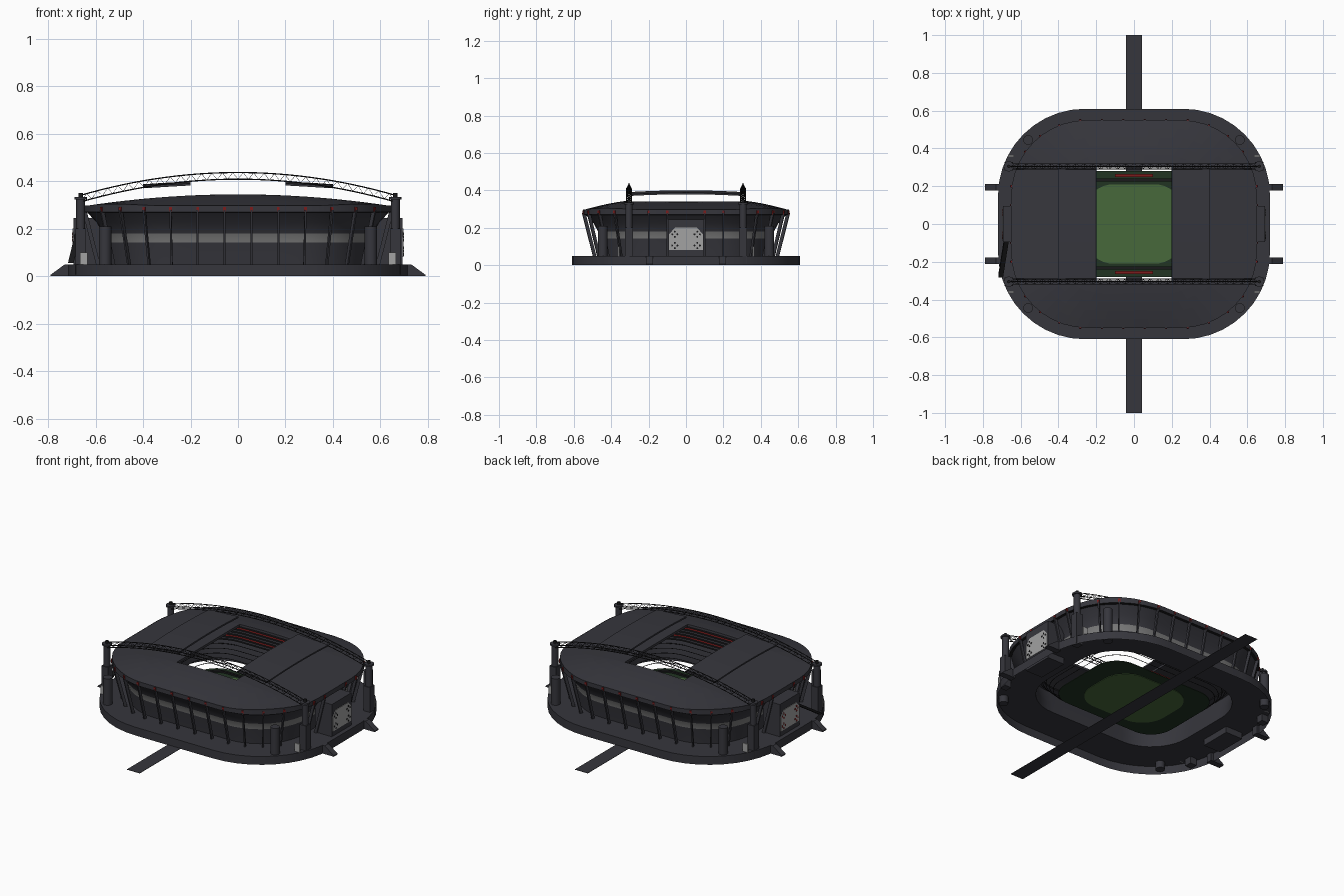
import bpy, bmesh, math
from mathutils import Vector

cube = bpy.data.objects.get("Cube")
if cube:
    bpy.data.objects.remove(cube)


def material(name, r, g, b):
    m = bpy.data.materials.new(name)
    m.use_nodes = True
    m.diffuse_color = (r, g, b, 1)
    m.node_tree.nodes["Principled BSDF"].inputs["Base Color"].default_value = (r, g, b, 1)
    return m


GREY = material("dark grey", .037, .037, .046)
BLACK = material("black", .01, .01, .011)
GLASS = material("glass grey", .19, .19, .19)
PALE = material("pale grey", .36, .36, .36)
RED = material("red", .2, .012, .012)
GREEN = material("grass green", .064, .14, .044)
DEEP = material("dark green", .015, .034, .016)


def finish(bm, name, mats, smooth=False):
    me = bpy.data.meshes.new(name)
    bmesh.ops.recalc_face_normals(bm, faces=bm.faces)
    bm.to_mesh(me)
    bm.free()
    for m in mats:
        me.materials.append(m)
    if smooth:
        me.shade_smooth()
        me.set_sharp_from_angle(angle=math.radians(25))
    ob = bpy.data.objects.new(name, me)
    bpy.context.collection.objects.link(ob)
    return ob


def rounded(hx, hy, r, z, arc=10, straight=6):
    """Rounded rectangle with evenly divided sides."""
    pts = []
    for k, (sx, sy) in enumerate([(1, 1), (-1, 1), (-1, -1), (1, -1)]):
        for i in range(arc + 1):
            a = math.pi / 2 * (k + i / arc)
            pts.append(Vector((sx * (hx - r) + r * math.cos(a), sy * (hy - r) + r * math.sin(a), z)))
    out = []
    for i, p in enumerate(pts):
        q = pts[(i + 1) % len(pts)]
        n = straight if i % (arc + 1) == arc else 1
        out += [p.lerp(q, j / n) for j in range(n)]
    return out


def outline(d, z):
    """Roof rim outline moved inward by d."""
    return rounded(.65 - d, .55 - d, max(.4 - d, .06), z)


def loft(name, rings, mats, idx=None, cap=False, smooth=True):
    bm = bmesh.new()
    vs = [[bm.verts.new(p) for p in ring] for ring in rings]
    n = len(vs[0])
    for k, (a, b) in enumerate(zip(vs, vs[1:])):
        for i in range(n):
            f = bm.faces.new((a[i], a[(i + 1) % n], b[(i + 1) % n], b[i]))
            f.material_index = idx[k] if idx else 0
    if cap:
        bm.faces.new(vs[0])
        bm.faces.new(vs[-1])
    return finish(bm, name, mats, smooth)


def box(name, lo, hi, mat):
    bm = bmesh.new()
    bmesh.ops.create_cube(bm, size=1)
    for v in bm.verts:
        v.co = [(l + h) / 2 + c * (h - l) for l, h, c in zip(lo, hi, v.co)]
    return finish(bm, name, [mat])


def cylinder(name, pos, r, z0, z1, mat, sides=16):
    ring = [Vector((pos[0] + r * math.cos(2 * math.pi * i / sides),
                    pos[1] + r * math.sin(2 * math.pi * i / sides), 0)) for i in range(sides)]
    return loft(name, [[p + Vector((0, 0, z)) for p in ring] for z in (z0, z1)], [mat], cap=True)


def beam(name, p, q, side, w, depth, mat):
    """Slanted plate from p to q; side is its horizontal width direction."""
    out = Vector((side.y, -side.x, 0))
    rings = [[c + side * w * a + out * depth * b for a, b in ((1, 1), (-1, 1), (-1, -1), (1, -1))] for c in (p, q)]
    return loft(name, rings, [mat], cap=True, smooth=False)


def rods(name, paths, radius, mat):
    cu = bpy.data.curves.new(name, 'CURVE')
    cu.dimensions = '3D'
    cu.bevel_depth = radius
    cu.bevel_resolution = 0
    for path in paths:
        sp = cu.splines.new('POLY')
        sp.points.add(len(path) - 1)
        for pt, co in zip(sp.points, path):
            pt.co = (*co, 1)
    cu.materials.append(mat)
    ob = bpy.data.objects.new(name, cu)
    bpy.context.collection.objects.link(ob)


# Podium shell (open underneath), bridge and end ramps
loft("podium", [rounded(.72, .61, .46, 0), rounded(.72, .61, .46, .05), outline(.15, .05)], [GREY])
box("bridge", (-.043, -1, 0), (.043, 1, .002), GREY)
for sx in (-1, 1):
    for sy in (-1, 1):
        prof = [(.70, 0), (.79, 0), (.79, .006), (.73, .05), (.70, .05)]
        loft("end_ramp", [[Vector((sx * x, sy * .195 + t, z)) for x, z in prof] for t in (-.018, .018)],
             [GREY], cap=True, smooth=False)

# Pitch, standing free inside the bowl
loft("pitch_surround", [rounded(.38, .28, .14, z) for z in (.056, .06)], [DEEP], cap=True)
loft("pitch", [rounded(.26, .21, .15, z) for z in (.053, .063)], [GREEN], cap=True)
loft("touchline_wall", [rounded(.32, .225, .08, .06), rounded(.32, .225, .08, .07),
                        rounded(.335, .24, .09, .07), rounded(.335, .24, .09, .06)], [BLACK], smooth=False)
for s in (-1, 1):
    box("red_seat_block", (-.1, s * .257 - .009, .06), (.1, s * .257 + .009, .075), RED)

# Inner bowl wall, open row rails and stepped upper tier
loft("bowl_wall", [outline(d, z) for d, z in ((.15, .05), (.15, .1), (.13, .185), (.17, .185))], [GREY])
rails = [outline(.245 - .02 * i, .08 + .02 * i) for i in range(5)]
rods("row_rails", [ring + ring[:1] for ring in rails], .002, BLACK)
steps, strip = [outline(.17, .185)], []
for i in range(7):
    d, z = .17 - .11 * i / 7, .185 + .065 * (i + 1) / 7
    steps += [outline(d, z), outline(d - .11 / 7, z)]
    strip += [0, 1 if i % 3 == 1 else 2]
loft("upper_tier", steps, [BLACK, RED, GREY], strip, smooth=False)

# Outer wall with window band, overhang and roof fascia
loft("outer_wall", [outline(d, z) for d, z in
     ((.10, .05), (.088, .143), (.08, .18), (.055, .225), (.015, .268), (0, .27), (0, .297))],
     [GREY, GLASS, BLACK], [0, 1, 0, 0, 2, 0])


# Domed roof with rectangular opening
def dome(x, y):
    side = max(0, (abs(y) - .3) / .25)
    return .295 + .05 * (1 - (x / .65) ** 2) * max(0, 1 - side ** 1.4)


bm = bmesh.new()
rim = outline(0, 0)
count = 12
rows = [[bm.verts.new((p.x * k / count, p.y * k / count, 0)) for p in rim] for k in range(1, count + 1)]
bm.faces.new(rows[0])
for a, b in zip(rows, rows[1:]):
    for i in range(len(a)):
        j = (i + 1) % len(a)
        bm.faces.new((a[i], a[j], b[j], b[i]))
for axis, cuts in ((0, (-.2, .2)), (1, (-.3, .3))):
    for c in cuts:
        co, no = Vector(), Vector()
        co[axis], no[axis] = c, 1
        bmesh.ops.bisect_plane(bm, geom=bm.verts[:] + bm.edges[:] + bm.faces[:], plane_co=co, plane_no=no)
hole = [f for f in bm.faces if abs(f.calc_center_median().x) < .2 and abs(f.calc_center_median().y) < .3]
bmesh.ops.delete(bm, geom=hole, context='FACES')
for v in bm.verts:
    v.co.z = dome(v.co.x, v.co.y)
roof = finish(bm, "roof", [GREY])
solid = roof.modifiers.new("thickness", 'SOLIDIFY')
solid.thickness = .014
solid.offset = -1 if roof.data.polygons[0].normal.z > 0 else 1


# Arched triangular trusses and sliding roof panels
def arch(x):
    return .437 - .095 * (x / .66) ** 2


for s in (-1, 1):
    xs = [-.66 + 1.32 * i / 60 for i in range(61)]
    y = s * .305
    top = [(x, y, arch(x)) for x in xs]
    lows = [[(x, y + t, arch(x) - .028) for x in xs] for t in (-.014, .014)]
    webs = [[(top if i % 2 else low)[i] for i in range(61)] for low in lows]
    ties = [[lows[0][i], lows[1][i]] for i in range(0, 61, 2)]
    rods("roof_truss", [top] + lows, .0026, BLACK)
    rods("truss_lacing", webs + ties, .0013, BLACK)

    bm = bmesh.new()
    ys = [-.29 + .58 * j / 6 for j in range(7)]
    edges = [[bm.verts.new((s * x, y, z - .1 * y * y)) for y in ys] for x, z in ((.2, .4), (.4, .388))]
    for j in range(6):
        bm.faces.new((edges[0][j], edges[0][j + 1], edges[1][j + 1], edges[1][j]))
    panel = finish(bm, "sliding_roof_panel", [GREY])
    panel.modifiers.new("thickness", 'SOLIDIFY').thickness = .009

# Towers, stair cores and corner doors
for sx in (-1, 1):
    for sy in (-1, 1):
        x, y = sx * .663, sy * .305
        cylinder("truss_tower", (x, y), .019, .008, .325, GREY)
        cylinder("tower_cap", (x, y), .027, .324, .334, GREY)
        cylinder("tower_pin", (x, y), .009, .334, .35, BLACK)
        box("tower_base", (x - .022, y - .022, .008), (x + .022, y + .022, .2), GREY)
        cylinder("stair_core", (sx * .56, sy * .445), .026, .008, .21, GREY)
        x, y = sx * .65, sy * .36
        box("corner_door", (x - .016, y - .004, .05), (x + .016, y + .004, .1), PALE)

# Slanted ribs with red markers
spots = [((x, .55), (0, 1)) for x in (.057, .17)] + [((.65, y), (1, 0)) for y in (.1, .2)]
for deg in (5, 21.5, 38, 54.5):
    c, s = math.sin(math.radians(deg)), math.cos(math.radians(deg))
    spots.append(((.25 + .4 * c, .15 + .4 * s), (c, s)))
for (x, y), (nx, ny) in spots:
    for sx in (-1, 1):
        for sy in (-1, 1):
            n = Vector((sx * nx, sy * ny, 0))
            p = Vector((sx * x, sy * y, 0))
            side = Vector((-n.y, n.x, 0))
            up = Vector((0, 0, 1))
            beam("wall_rib", p - n * .06 + up * .05, p - n * .002 + up * .28, side, .004, .009, GREY)
            beam("red_marker", p + up * .272, p + up * .292, side, .006, .004, RED)

# End portals with pale screens and dotted emblem
for s in (-1, 1):
    box("end_portal", (min(s * .58, s * .694), -.095, .012), (max(s * .58, s * .694), .095, .245), GREY)
    prof = [(-.09, .08), (.09, .08), (.09, .165), (.06, .2), (-.06, .2), (-.09, .165)]
    loft("portal_screen", [[Vector((s * x, y, z)) for y, z in prof] for x in (.693, .697)],
         [PALE], cap=True, smooth=False)
    for y in (-.06, .06):
        for z in (.105, .165):
            for k in range(4):
                a = math.pi / 2 * k
                cy, cz = y + .014 * math.cos(a), z + .014 * math.sin(a)
                ring = [(cy + .006 * math.cos(t * 1.2566), cz + .006 * math.sin(t * 1.2566)) for t in range(5)]
                loft("screen_dot", [[Vector((s * x, u, w)) for u, w in ring] for x in (.696, .699)],
                     [BLACK if s > 0 else RED], cap=True, smooth=False)

# Entrance stair on the right end
beam("entrance_stair", Vector((-.675, -.08, .18)), Vector((-.705, -.27, .055)), Vector((1, 0, 0)), .012, .012, BLACK)
